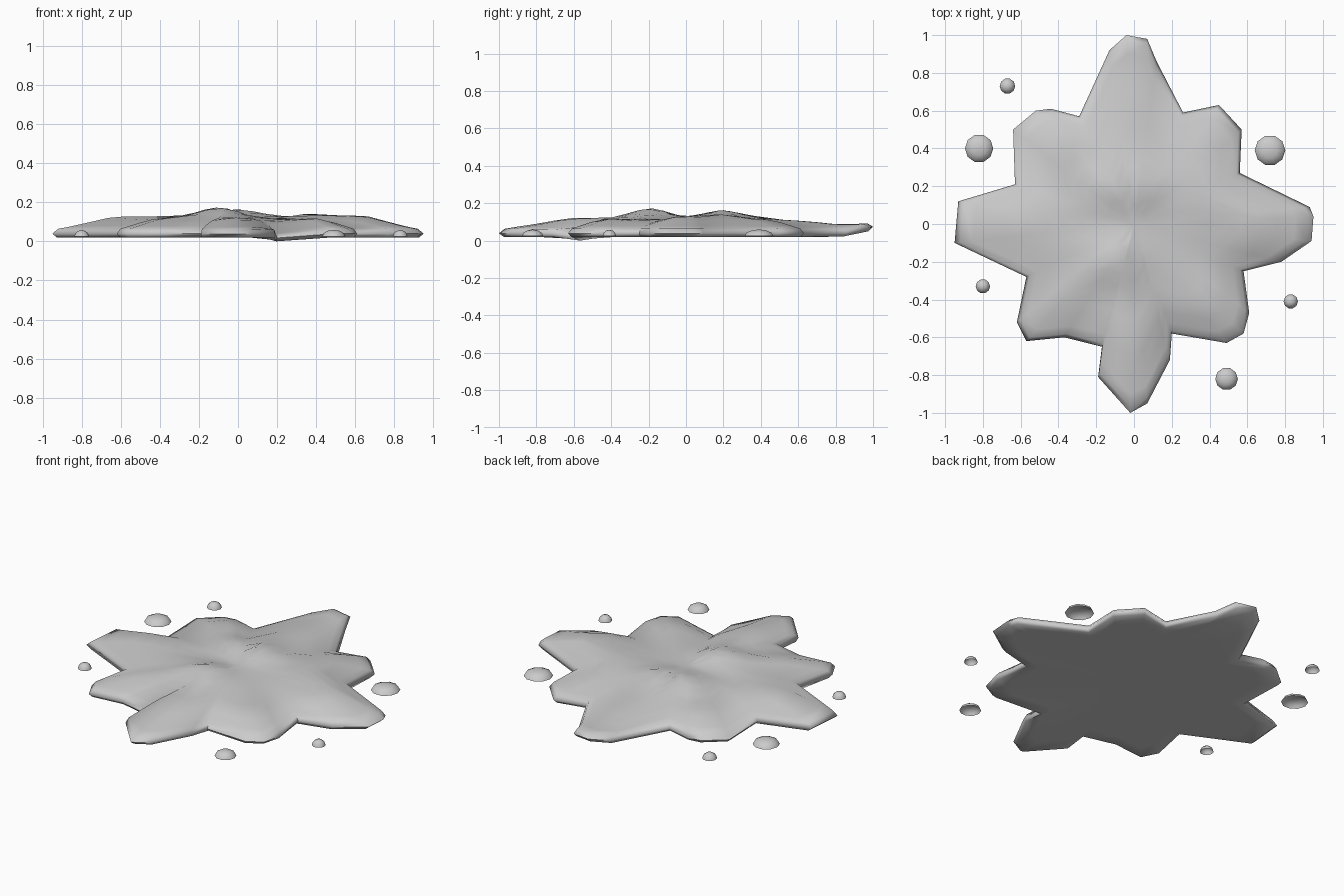
import bpy, bmesh, math

if "Cube" in bpy.data.objects:
    bpy.data.objects.remove(bpy.data.objects["Cube"])

# Splat outline, counter-clockwise from the right-hand tip
OUTLINE = [(.95, .04), (.93, .09), (.56, .27), (.57, .50), (.45, .63), (.26, .59),
           (.12, .86), (.07, .98), (-.04, 1.0), (-.13, .92), (-.29, .57), (-.44, .61),
           (-.52, .60), (-.64, .50), (-.63, .21), (-.93, .12), (-.95, -.10),
           (-.57, -.28), (-.62, -.52), (-.57, -.62), (-.37, -.60), (-.17, -.65),
           (-.19, -.81), (-.02, -1.0), (.07, -.95), (.19, -.72), (.20, -.58),
           (.49, -.63), (.58, -.58), (.61, -.47), (.58, -.25), (.78, -.20), (.94, -.09)]

# Low bumps on the top: x, y, height, spread
BUMPS = [(-.15, .2, .04, .1), (.05, .2, .035, .09), (-.1, -.2, .055, .1),
         (.4, .18, .04, .1), (.65, .0, .03, .12), (-.42, .48, .03, .12),
         (.38, .46, .015, .1), (-.62, 0, .025, .14), (-.4, -.4, .015, .15),
         (0, -.6, .015, .1), (.42, -.45, .02, .1)]


def gauss(x, y, bx, by, s):
    return math.exp(-((x - bx) ** 2 + (y - by) ** 2) / (2 * s * s))


def finish(bm, name, angle):
    me = bpy.data.meshes.new(name)
    bm.to_mesh(me)
    bm.free()
    ob = bpy.data.objects.new(name, me)
    bpy.context.collection.objects.link(ob)
    bpy.ops.object.select_all(action='DESELECT')
    ob.select_set(True)
    bpy.context.view_layer.objects.active = ob
    bpy.ops.object.shade_smooth_by_angle(angle=math.radians(angle))


def top_height(x, y, t):
    z = .058 + .062 * (1 - t ** 3)
    z += sum(h * gauss(x, y, bx, by, s) for bx, by, h, s in BUMPS) * min(1, 3 * (1 - t) + .15)
    return z - .025 * gauss(x, y, .2, -.56, .07)


def bottom_height(x, y, t):
    return .02 + .006 * (1 - t) - .02 * gauss(x, y, .2, -.56, .06)


def curl(x, y):
    # back tip bends up
    return .035 * max(0, (y - .83) / .17)


# Main splat: closed thin body, rings run from underside centre to top centre
LEVELS = [(t, bottom_height) for t in (.3, .6, .85, .975)]
LEVELS += [(1, None)]
LEVELS += [(t, top_height) for t in (.97, .9, .8, .7, .6, .5, .4, .3, .2, .1)]
bm = bmesh.new()
n = len(OUTLINE)
rings = []
for t, height in LEVELS:
    ring = []
    for px, py in OUTLINE:
        x, y = px * t, py * t
        z = height(x, y, t) if height else (bottom_height(x, y, 1) + top_height(x, y, 1)) / 2
        ring.append(bm.verts.new((x, y, z + curl(x, y))))
    rings.append(ring)
for a, b in zip(rings, rings[1:]):
    for i in range(n):
        j = (i + 1) % n
        bm.faces.new((a[i], a[j], b[j], b[i]))
low = bm.verts.new((0, 0, bottom_height(0, 0, 0)))
top = bm.verts.new((0, 0, top_height(0, 0, 0)))
for i in range(n):
    j = (i + 1) % n
    bm.faces.new((rings[0][j], rings[0][i], low))
    bm.faces.new((rings[-1][i], rings[-1][j], top))
finish(bm, "splat", 70)

# Loose droplets: flattened open domes
DROPS = [(-.82, .40, .075), (.72, .39, .081), (-.67, .73, .041),
         (-.80, -.33, .038), (.83, -.41, .038), (.49, -.82, .06)]
for k, (x, y, r) in enumerate(DROPS):
    bm = bmesh.new()
    h = .032 + .05 * r
    prev = None
    for t in (0, 30, 60):
        c, s = math.cos(math.radians(t)), math.sin(math.radians(t))
        ring = [bm.verts.new((x + r * c * math.cos(q * math.pi / 5),
                              y + r * c * math.sin(q * math.pi / 5), .024 + h * s)) for q in range(10)]
        if prev:
            for i in range(10):
                bm.faces.new((prev[i], prev[(i + 1) % 10], ring[(i + 1) % 10], ring[i]))
        prev = ring
    tip = bm.verts.new((x, y, .024 + h))
    for i in range(10):
        bm.faces.new((prev[i], prev[(i + 1) % 10], tip))
    finish(bm, f"droplet_{k + 1}", 60)
